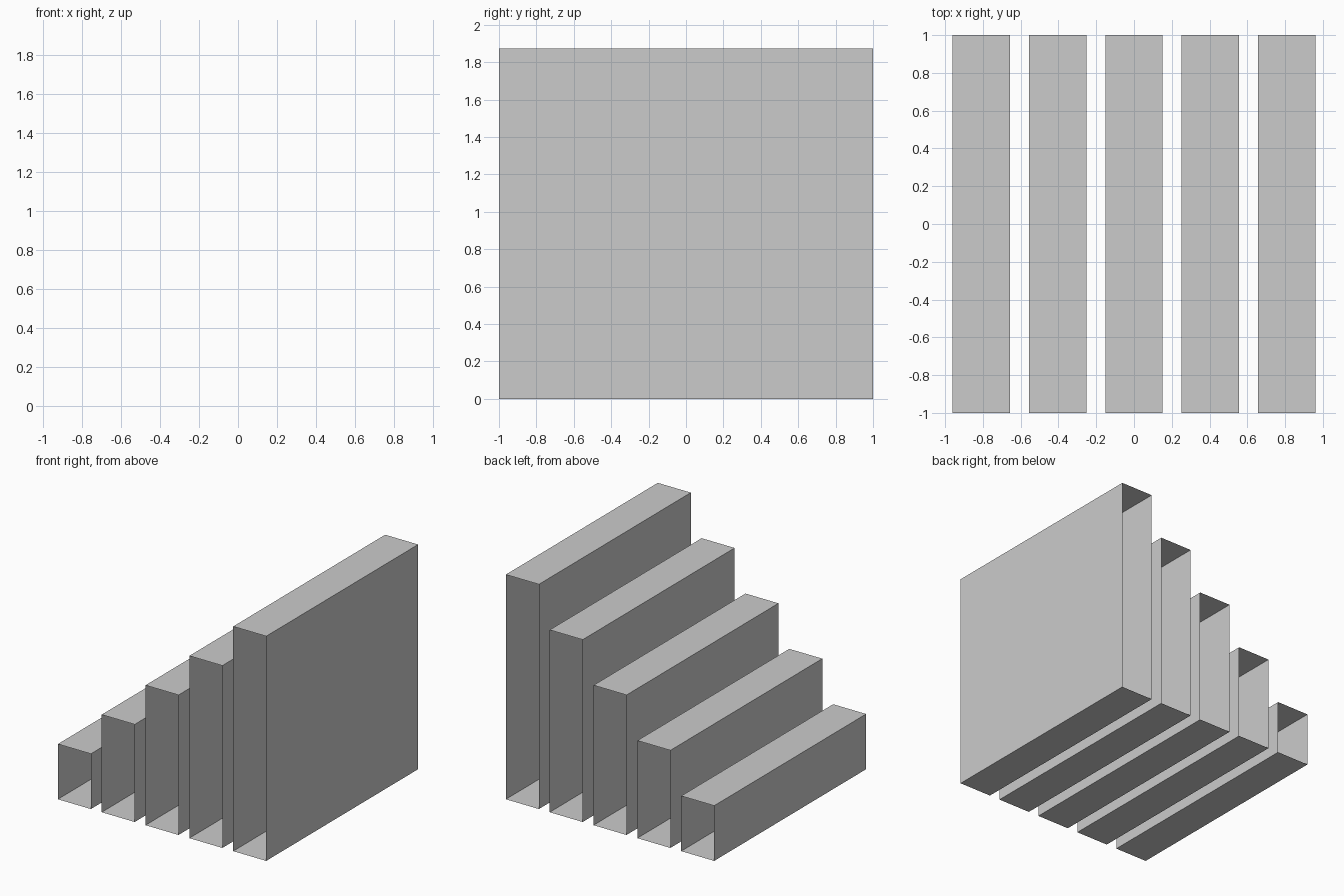
import bpy
import bmesh

if "Cube" in bpy.data.objects:
    bpy.data.objects.remove(bpy.data.objects["Cube"])

COUNT = 5
PITCH = 0.404
WIDTH = 0.304
DEPTH = 2.0
FIRST_HEIGHT = 0.46
LAST_HEIGHT = 1.872


def open_tube(name, x, height):
    """Thin rectangular sleeve, open at the front and back."""
    bm = bmesh.new()
    bmesh.ops.create_cube(bm, size=1)
    bm.normal_update()
    ends = [f for f in bm.faces if abs(f.normal.y) > 0.9]
    bmesh.ops.delete(bm, geom=ends, context='FACES_ONLY')
    for v in bm.verts:
        v.co.x = v.co.x * WIDTH + x
        v.co.y *= DEPTH
        v.co.z = (v.co.z + 0.5) * height
    mesh = bpy.data.meshes.new(name)
    bm.to_mesh(mesh)
    bm.free()
    bpy.context.collection.objects.link(bpy.data.objects.new(name, mesh))


# Row of bars rising evenly from left to right
for i in range(COUNT):
    height = FIRST_HEIGHT + (LAST_HEIGHT - FIRST_HEIGHT) * i / (COUNT - 1)
    open_tube(f"bar_{i + 1}", (i - (COUNT - 1) / 2) * PITCH, height)
